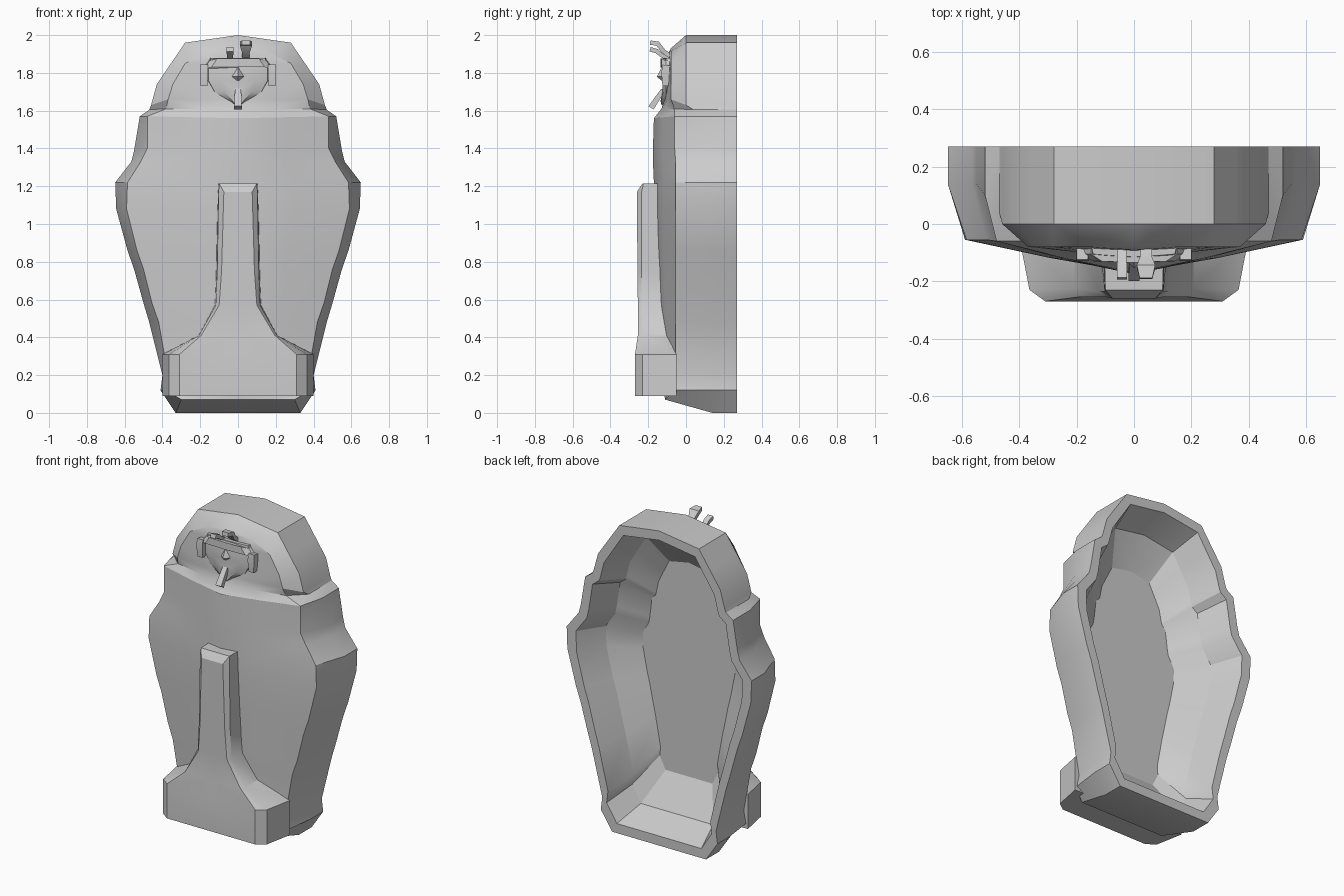
import bpy, bmesh
from mathutils import Vector


def finish(bm, name, angle=0.5):
    bmesh.ops.remove_doubles(bm, verts=bm.verts, dist=0.0005)
    bmesh.ops.recalc_face_normals(bm, faces=bm.faces)
    me = bpy.data.meshes.new(name)
    bm.to_mesh(me)
    bm.free()
    ob = bpy.data.objects.new(name, me)
    bpy.context.collection.objects.link(ob)
    bpy.ops.object.select_all(action='DESELECT')
    bpy.context.view_layer.objects.active = ob
    ob.select_set(True)
    bpy.ops.object.shade_smooth_by_angle(angle=angle)
    return ob


def loft_half(name, rows, caps=False, angle=0.5):
    """Skin rows of half-section points, mirrored across x = 0."""
    bm = bmesh.new()
    for side in (1, -1):
        grid = [[bm.verts.new((side * p[0], p[1], p[2])) for p in r] for r in rows]
        for a, b in zip(grid, grid[1:]):
            for i in range(len(a) - 1):
                bm.faces.new((a[i], a[i + 1], b[i + 1], b[i]))
        if caps:
            bm.faces.new(grid[0])
            bm.faces.new(grid[-1])
    return finish(bm, name, angle)


def strip(name, x, path):
    """Box-section sweep; path holds (y, z, half width, half thickness)."""
    bm = bmesh.new()
    rings = []
    for i, (y, z, w, t) in enumerate(path):
        a, b = path[max(i - 1, 0)], path[min(i + 1, len(path) - 1)]
        d = Vector((b[0] - a[0], b[1] - a[1])).normalized()
        n = (-d.y * t, d.x * t)
        rings.append([bm.verts.new((x + sx * w, y + s * n[0], z + s * n[1]))
                      for sx, s in ((-1, -1), (1, -1), (1, 1), (-1, 1))])
    for a, b in zip(rings, rings[1:]):
        for i in range(4):
            bm.faces.new((a[i], a[(i + 1) % 4], b[(i + 1) % 4], b[i]))
    bm.faces.new(rings[0])
    bm.faces.new(rings[-1])
    return finish(bm, name)


# Hollow lid shell: rim x, rim z, side-turn y, front edge x, z, y, centre z, y
head = [
    (0, 2.0, 0, 0, 1.93, -.08, 1.93, -.08),
    (.28, 1.96, 0, .15, 1.915, -.08, 1.91, -.09),
    (.355, 1.85, 0, .28, 1.85, -.08, 1.85, -.095),
    (.43, 1.74, 0, .345, 1.74, -.08, 1.75, -.105),
    (.46, 1.63, 0, .37, 1.66, -.08, 1.66, -.115),
    (.47, 1.605, .04, .38, 1.61, -.06, 1.61, -.13),
]
body = [
    (.52, 1.57, .10, .48, 1.57, -.06, 1.56, -.17),
    (.55, 1.39, .14, .48, 1.40, -.06, 1.40, -.175),
    (.565, 1.33, .14, .515, 1.33, -.055, 1.33, -.175),
    (.65, 1.22, .14, .585, 1.22, -.055, 1.22, -.17),
    (.645, 1.08, .14, .59, 1.08, -.055, 1.08, -.17),
    (.585, .86, .14, .535, .86, -.055, .86, -.165),
    (.55, .76, .14, .50, .76, -.055, .76, -.16),
    (.50, .58, .14, .455, .58, -.055, .58, -.155),
    (.47, .48, .14, .42, .48, -.055, .48, -.15),
    (.40, .20, .14, .37, .20, -.055, .20, -.13),
    (.41, .12, .14, .385, .12, -.06, .12, -.12),
    (.33, 0, .14, .30, .07, -.11, .07, -.11),
    (0, 0, .14, 0, .07, -.11, .07, -.11),
]


def shell_row(r):
    xb, zb, ym, xe, ze, ye, zc, yc = r
    def inner(sx, sz, y):
        return (xb * sx, y, 1.01 + (zb - 1.01) * sz)
    fl = inner(.5, .68, -.03)
    return [(0, fl[1], fl[2]), fl, inner(.77, .87, .09), inner(.9, .94, .27),
            (xb, .27, zb), (xb, ym, zb), (xe, ye, ze),
            (xe * .5, ye * .45 + yc * .55, (ze + zc) / 2), (0, yc, zc)]


loft_half("coffin_lid_shell", [shell_row(r) for r in head + body])

# Foot block flowing up into the tapering front stem
stem = [
    (.09, .40, .365, -.23, .31, -.27),
    (.31, .40, .365, -.23, .31, -.27),
    (.41, .21, .207, -.225, .195, -.255),
    (.57, .125, .118, -.235, .10, -.255),
    (.75, .12, .11, -.235, .087, -.257),
    (1.17, .108, .103, -.235, .075, -.26),
    (1.215, .105, .10, -.225, .10, -.23),
]
loft_half("foot_and_stem",
          [[(0, -.05, z), (xb, -.05, z), (xm, ym, z), (xf, yf, z), (0, yf, z)]
           for z, xb, xm, ym, xf, yf in stem], caps=True)

# Face mask with soft cheeks and chin
face = [(1.88, .15, -.115), (1.82, .165, -.125), (1.76, .165, -.125),
        (1.70, .13, -.125), (1.65, .05, -.135), (1.63, .02, -.13)]
loft_half("face", [[(0, -.07, z), (w, -.07, z), (w * .95, -.105, z),
                    (w * .55, y + .005, z), (0, y, z)] for z, w, y in face],
          caps=True, angle=0.7)

# Brow band across the forehead
loft_half("brow_band", [[(0, -.07, z), (w, -.07, z), (w, -.105, z - .01),
                         (w * .75, -.13, z), (0, -.135, z)]
                        for z, w in ((1.875, .15), (1.86, .16), (1.83, .19))], caps=True)

# Ears
for name, s in (("ear_right", 1), ("ear_left", -1)):
    strip(name, s * .18, [(-.095, 1.84, .02, .03), (-.10, 1.80, .022, .03),
                          (-.10, 1.73, .018, .025)])

# Nose wedge
loft_half("nose", [[(0, -.11, z), (w, -.115, z), (0, y, z)]
                   for z, w, y in ((1.83, .01, -.128), (1.78, .04, -.155),
                                   (1.76, .02, -.13))], caps=True)

# Narrow chin beard
strip("chin_beard", 0, [(-.12, 1.71, .016, .012), (-.155, 1.66, .018, .014),
                        (-.185, 1.615, .02, .016)])

# Two brow ornaments curling forward
strip("brow_ornament_large", .042, [(-.07, 1.88, .02, .012), (-.12, 1.915, .02, .012),
                                    (-.15, 1.955, .032, .012), (-.19, 1.96, .022, .012)])
strip("brow_ornament_small", -.042, [(-.07, 1.865, .015, .01), (-.125, 1.89, .015, .01),
                                     (-.155, 1.915, .018, .012), (-.19, 1.925, .018, .012)])
